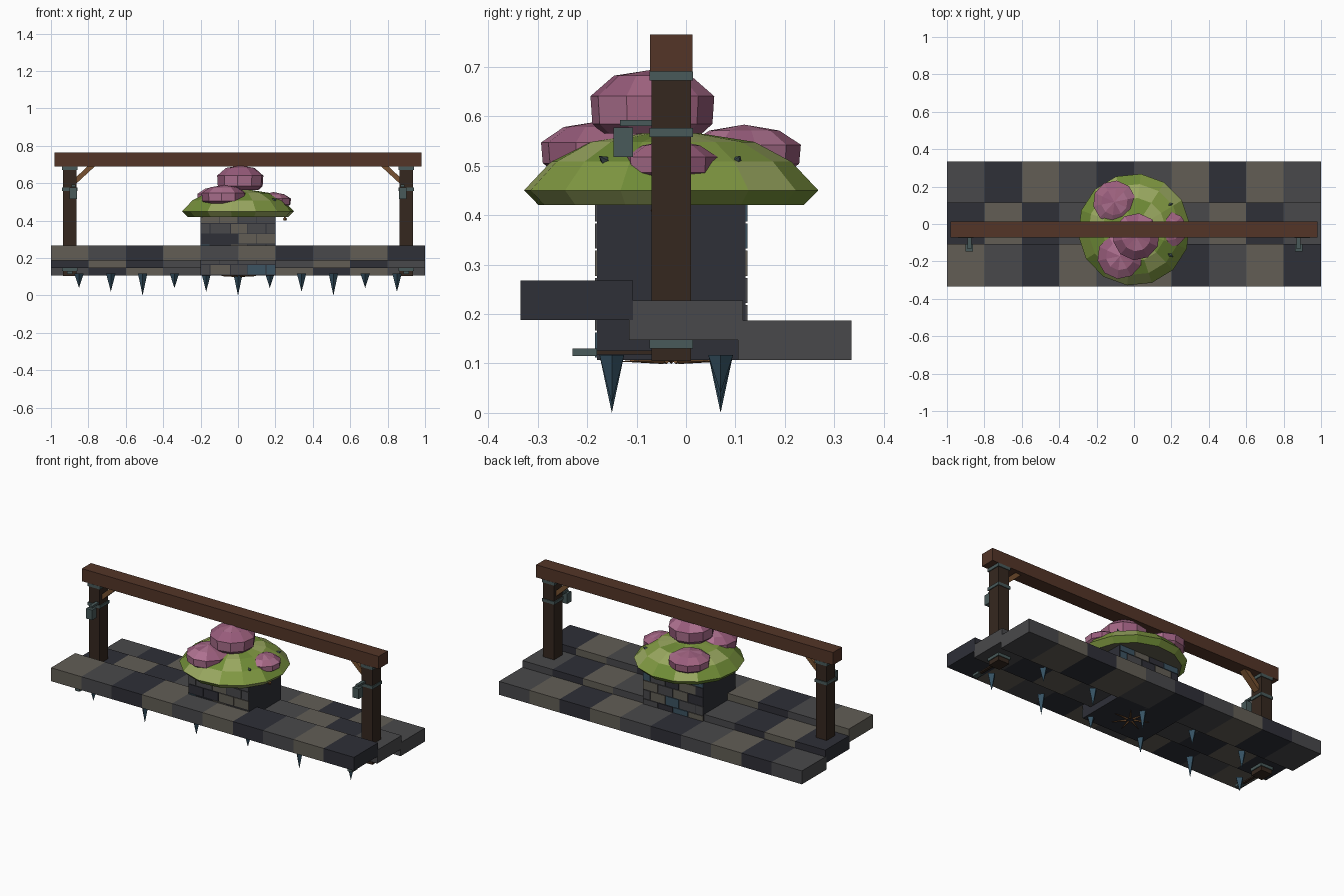
import bpy, bmesh, math, random
from mathutils import Vector

if "Cube" in bpy.data.objects:
    bpy.data.objects.remove(bpy.data.objects["Cube"])

random.seed(4)
YC = -0.03  # planter and gate share this depth


def mat(name, r, g, b):
    m = bpy.data.materials.new(name)
    m.diffuse_color = [(c / 255) ** 2.2 for c in (r, g, b)] + [1]
    m.use_nodes = True
    m.node_tree.nodes["Principled BSDF"].inputs["Base Color"].default_value = m.diffuse_color
    return m


TAN = mat("warm_stone", 98, 94, 86)
GREY = mat("grey_stone", 74, 74, 76)
DARK = mat("dark_stone", 50, 51, 58)
BLUE = mat("blue_stone", 62, 84, 98)
BEAM = mat("beam_wood", 84, 56, 44)
POST = mat("post_wood", 56, 44, 36)
BRACE = mat("brace_wood", 118, 82, 52)
IRON = mat("iron", 74, 90, 90)
SPIKE = mat("spike_metal", 56, 82, 98)
GREENS = [mat("leaf_a", 112, 140, 58), mat("leaf_b", 128, 152, 68), mat("leaf_c", 152, 166, 96)]
PINKS = [mat("petal_a", 150, 92, 122), mat("petal_b", 172, 112, 142), mat("petal_c", 160, 100, 128)]
UNDER = mat("cap_underside", 100, 96, 80)


def finish(name, bm, mats):
    bmesh.ops.recalc_face_normals(bm, faces=bm.faces)
    me = bpy.data.meshes.new(name)
    bm.to_mesh(me)
    bm.free()
    for m in mats:
        me.materials.append(m)
    ob = bpy.data.objects.new(name, me)
    bpy.context.collection.objects.link(ob)
    return ob


def box(name, x0, x1, y0, y1, z0, z1, m):
    bm = bmesh.new()
    bmesh.ops.create_cube(bm, size=1)
    for v in bm.verts:
        v.co = (x0 + (v.co.x + .5) * (x1 - x0), y0 + (v.co.y + .5) * (y1 - y0),
                z0 + (v.co.z + .5) * (z1 - z0))
    return finish(name, bm, [m])


def lathe(name, profile, n, centre, mats, under=None, turn=0.0):
    """Closed flat-faced turning of (radius, z) points, listed from the bottom up."""
    bm = bmesh.new()
    rings = []
    for r, z in profile:
        rings.append([bm.verts.new((centre[0] + r * math.cos(turn + math.tau * i / n),
                                    centre[1] + r * math.sin(turn + math.tau * i / n),
                                    centre[2] + z)) for i in range(n)])
    for lo, hi in zip(rings, rings[1:]):
        for i in range(n):
            j = (i + 1) % n
            f = bm.faces.new((lo[i], lo[j], hi[j], hi[i]))
            f.material_index = random.randrange(len(mats))
    tip = bm.verts.new((centre[0], centre[1], centre[2] + profile[-1][1] + .012))
    for i in range(n):
        f = bm.faces.new((rings[-1][i], rings[-1][(i + 1) % n], tip))
        f.material_index = random.randrange(len(mats))
    base = bm.faces.new(rings[0])
    base.material_index = len(mats) if under else 0
    return finish(name, bm, mats + ([under] if under else []))


def cone(name, base, tip, r, n, m):
    base, tip = Vector(base), Vector(tip)
    bm = bmesh.new()
    bmesh.ops.create_cone(bm, cap_ends=True, segments=n, radius1=r, radius2=0,
                          depth=(tip - base).length)
    q = (tip - base).to_track_quat('Z', 'Y')
    for v in bm.verts:
        v.co = q @ v.co + (base + tip) / 2
    return finish(name, bm, [m])


# Stepped paving: three rows of ten slabs
stones = {"T": TAN, "G": GREY, "D": DARK}
rows = [("front", -.335, -.107, .188, "TGDTGTDGTD"),
        ("middle", -.115, .115, .147, "DTDGTDGTDG"),
        ("back", .105, .335, .107, "GDTGDGTDTG")]
for label, y0, y1, z0, pattern in rows:
    for i, c in enumerate(pattern):
        box(f"{label}_slab_{i}", -1 + .2 * i, -.8 + .2 * i, y0, y1, z0, z0 + .08, stones[c])

# Spikes hanging under the paving, staggered in two lines
for i in range(11):
    x, y = -.85 + .17 * i, (-.15, .07)[i % 2]
    cone(f"spike_{i}", (x, y, .117), (x, y, (.04, .02, 0)[i % 3]), .025, 4, SPIKE)

# Planter block with slightly proud bricks on front and back
box("planter_core", -.2, .2, -.18, .12, .107, .45, DARK)
for side, y0, y1 in (("front", -.184, -.175), ("back", .115, .124)):
    for r in range(6):
        z = .11 + .055 * r
        cuts = [-.2, -.1, 0, .1, .2] if r % 2 else [-.2, -.15, -.04, .05, .15, .2]
        for k, (a, b) in enumerate(zip(cuts, cuts[1:])):
            box(f"{side}_brick_{r}_{k}", a + .002, b - .002, y0, y1, z + .002, z + .053,
                random.choice([GREY, GREY, TAN, BLUE, DARK]))

# Roots under the planter
for i in range(7):
    a = math.tau * i / 7
    cone(f"root_{i}", (.02 * math.cos(a), YC + .02 * math.sin(a), .106),
         (.11 * math.cos(a), YC + .11 * math.sin(a), .104), .007, 4, BRACE)

# Green cap and pink blossom domes
lathe("leafy_cap", [(.27, .42), (.3, .45), (.245, .508), (.17, .548), (.08, .562)], 14,
      (0, YC, 0), GREENS, UNDER, .1)
blossoms = [("top", .012, -.068, .565, .126, .13),
            ("front", -.075, -.172, .49, .122, .098),
            ("back", -.105, .118, .49, .115, .09),
            ("right", .19, YC, .475, .095, .073)]
for label, x, y, z, r, h in blossoms:
    lathe(f"{label}_blossom", [(.8 * r, 0), (.97 * r, .15 * h), (r, .58 * h), (.62 * r, .9 * h)],
          10, (x, y, z), PINKS, turn=.2)

# Little leaf tips and a hanging sprig
for i, y in enumerate((-.16, .1)):
    cone(f"leaf_tip_{i}", (.185, y, .505), (.21, y * 1.1, .52), .014, 4, IRON)
lathe("hanging_sprig", [(.008, -.01), (.012, 0)], 5, (.25, -.06, .41), [BRACE])

# Gate frame: beam, then mirrored posts, bands, braces and hooks
box("top_beam", -.98, .98, -.073, .013, .69, .765, BEAM)
for s, label in ((-1, "left"), (1, "right")):
    def side_box(name, a, b, *rest):
        return box(f"{label}_{name}", min(s * a, s * b), max(s * a, s * b), *rest)

    side_box("post", .864, .936, -.07, .01, .105, .69, POST)
    for k, (z0, z1) in enumerate(((.13, .148), (.558, .576), (.672, .69))):
        side_box(f"band_{k}", .859, .941, -.074, .014, z0, z1, IRON)
    # diagonal brace cut flush to the post and the beam
    bm = bmesh.new()
    face = bm.faces.new([bm.verts.new((s * x, -.05, z)) for x, z in
                         ((.866, .597), (.866, .632), (.802, .692), (.763, .692))])
    ext = bmesh.ops.extrude_face_region(bm, geom=[face])
    bmesh.ops.translate(bm, vec=(0, .04, 0),
                        verts=[g for g in ext["geom"] if isinstance(g, bmesh.types.BMVert)])
    finish(f"{label}_brace", bm, [BRACE])
    # bracket arm with a hanging lamp block
    side_box("lamp_arm", .87, .89, -.133, -.068, .58, .592, IRON)
    side_box("lamp", .86, .9, -.147, -.107, .517, .577, IRON)
    # low bracket in front of the foot
    side_box("foot_bracket", .885, .915, -.23, -.18, .115, .13, IRON)
    side_box("foot_arm", .892, .908, -.19, -.06, .118, .126, POST)
